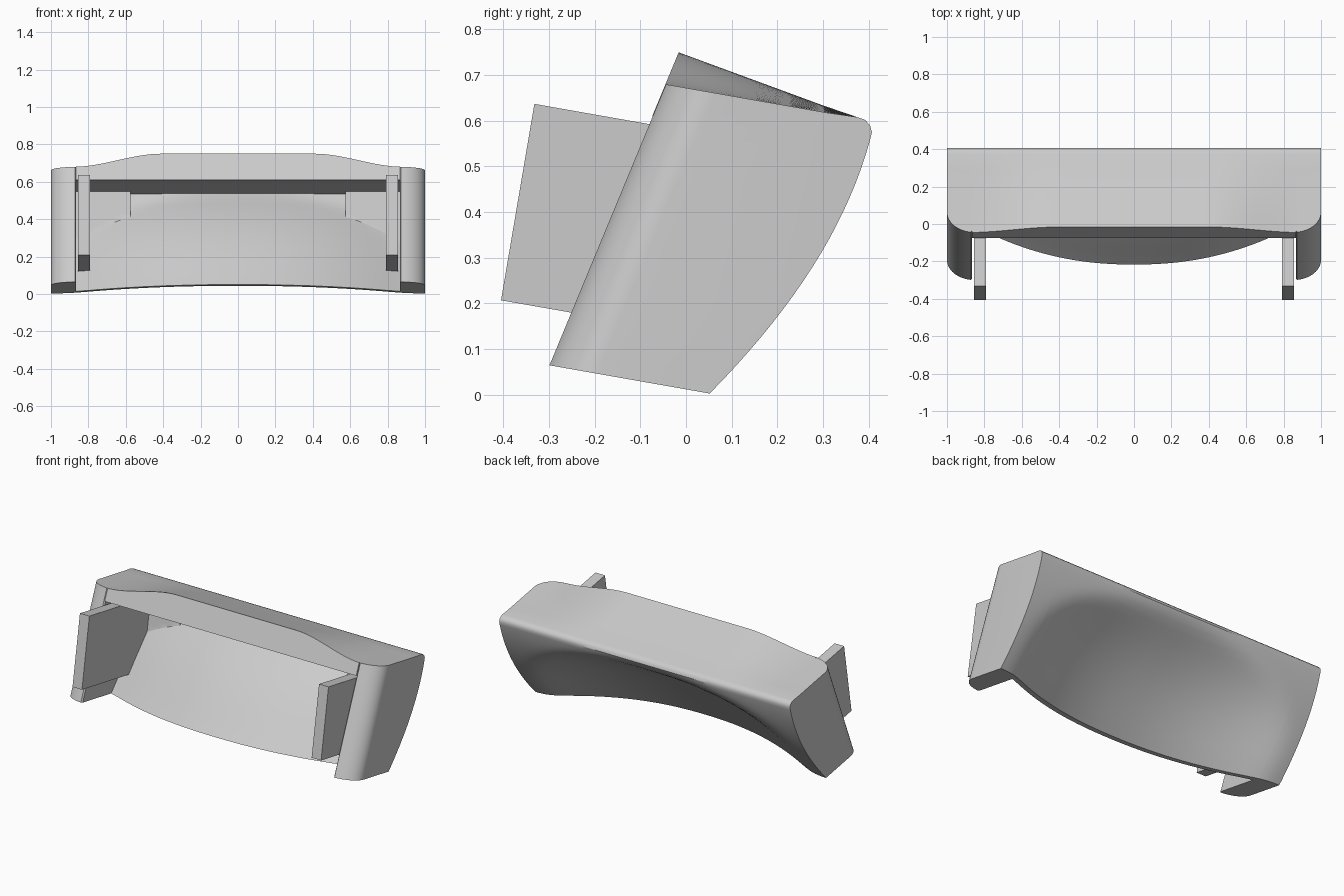
import bpy, bmesh, math

cube = bpy.data.objects.get("Cube")
if cube:
    bpy.data.objects.remove(cube, do_unlink=True)

grey = bpy.data.materials.new("light grey")
grey.use_nodes = True
COLOUR = (0.6, 0.6, 0.6, 1)
grey.diffuse_color = COLOUR
grey.node_tree.nodes["Principled BSDF"].inputs["Base Color"].default_value = COLOUR

TILT = 0.176      # slope of the top, lip and bottom planes
WALL = 0.045      # thickness of the back panel
INNER = 0.865     # inner face of the side walls
STEPS = 18


def loft(name, stations):
    """Skin closed yz profiles (x, [(y, z), ...]) along x and cap the ends."""
    bm = bmesh.new()
    rings = [[bm.verts.new((x, y, z)) for y, z in prof] for x, prof in stations]
    n = len(rings[0])
    for a, b in zip(rings, rings[1:]):
        for i in range(n):
            j = (i + 1) % n
            bm.faces.new((a[i], a[j], b[j], b[i]))
    bm.faces.new(rings[0])
    bm.faces.new(rings[-1])
    bmesh.ops.remove_doubles(bm, verts=bm.verts, dist=0.0002)
    bmesh.ops.dissolve_degenerate(bm, edges=bm.edges, dist=0.0002)
    bmesh.ops.recalc_face_normals(bm, faces=bm.faces)
    mesh = bpy.data.meshes.new(name)
    bm.to_mesh(mesh)
    bm.free()
    mesh.materials.append(grey)
    ob = bpy.data.objects.new(name, mesh)
    bpy.context.collection.objects.link(ob)
    bpy.ops.object.select_all(action="DESELECT")
    ob.select_set(True)
    bpy.context.view_layer.objects.active = ob
    bpy.ops.object.shade_smooth_by_angle(angle=math.radians(30))
    return ob


def back(x, z):
    """Rear surface: a bowed curve with a smooth arched dish pressed into it."""
    bow = 0.05 + 0.992 * z - 0.644 * z * z
    h = max(z - 0.02, 0) / 0.52
    q = 1 - (abs(x) / 0.9) ** 2.2 - h ** 3
    return bow - 0.27 * math.log(1 + math.exp(12 * q)) / 12


def on_plane(x, base, offset):
    """Height at which the rear surface, moved forward, meets a tilted plane."""
    lo, hi = -0.1, 0.8
    for _ in range(30):
        z = (lo + hi) / 2
        if z < base - TILT * (back(x, z) - offset):
            lo = z
        else:
            hi = z
    return z


def front(z, shift):
    return -0.3 + 0.4146 * (z - 0.065) + shift


def front_meet(base, shift):
    """Point where the front plane meets a tilted plane."""
    y = (-0.3 + 0.4146 * (base - 0.065) + shift) / (1 + 0.4146 * TILT)
    return y, base - TILT * y


def body_profile(x, hollow):
    a = abs(x)
    t = min(max((a - 0.85) / 0.15, 0), 1)
    shift = 0.115 * (1 - math.sqrt(1 - t * t))
    if a < INNER + 0.001:
        shift += 0.01
    if hollow:
        shift = 0
    s = min(max((0.88 - a) / 0.47, 0), 1)
    rise = 0.075 * s * s * (3 - 2 * s)
    # top and rounded rear edge
    top = front_meet(0.672 + rise, shift)
    pts = [top]
    for k in range(1, 5):
        f = k / 5
        y = top[0] + (0.375 - top[0]) * f
        pts.append((y, 0.672 - TILT * y + rise * (1 - f)))
    pts += [(0.375, 0.608), (0.392, 0.602), (0.403, 0.59), (0.407, 0.575)]
    # rear surface down to the bottom
    z0 = on_plane(x, 0.012, 0)
    for k in range(STEPS + 1):
        z = 0.556 + (z0 - 0.556) * k / STEPS
        pts.append((back(x, z), z))
    # inside of the panel and underside of the lip, or the solid front
    lip = front_meet(0.597, shift)
    if hollow:
        zb, zt = on_plane(x, 0.012, WALL), on_plane(x, 0.597, WALL)
        for k in range(STEPS + 1):
            z = zb + (zt - zb) * k / STEPS
            pts.append((back(x, z) - WALL, z))
    else:
        foot = front_meet(0.012, shift)
        for k in range(STEPS + 1):
            z = foot[1] + (lip[1] - foot[1]) * k / STEPS
            pts.append((front(z, shift), z))
    pts.append(lip)
    return pts


# Main shell
half = [(INNER * k / 26, True) for k in range(27)]
half += [(INNER, False), (0.872, False)]
half += [(0.85 + 0.15 * math.sin(math.radians(d)), False) for d in range(18, 91, 9)]
order = [(-x, h) for x, h in reversed(half[1:])] + half
loft("shell", [(x, body_profile(x, h)) for x, h in order])


# Corner blocks behind the lip, rear side buried in the panel
def block_profile(x):
    zs = [0.24 + 0.32 * k / 10 for k in range(11)]
    rear = [(back(x, z) - 0.02, z) for z in zs]
    face = [(min(0.275 - TILT * (0.55 - z), y), z) for y, z in rear]
    return face + rear[::-1]


# Side plates that stick out of the opening
plate = [(-0.332, 0.637), (-0.405, 0.207), (0.09, 0.12), (0.28, 0.35), (0.36, 0.515)]

for side, sign in (("left", 1), ("right", -1)):
    xs = [sign * (0.575 + 0.295 * k / 10) for k in range(11)]
    loft(side + "_corner_block", [(x, block_profile(x)) for x in xs])
    loft(side + "_plate", [(sign * 0.79, plate), (sign * 0.855, plate)])
